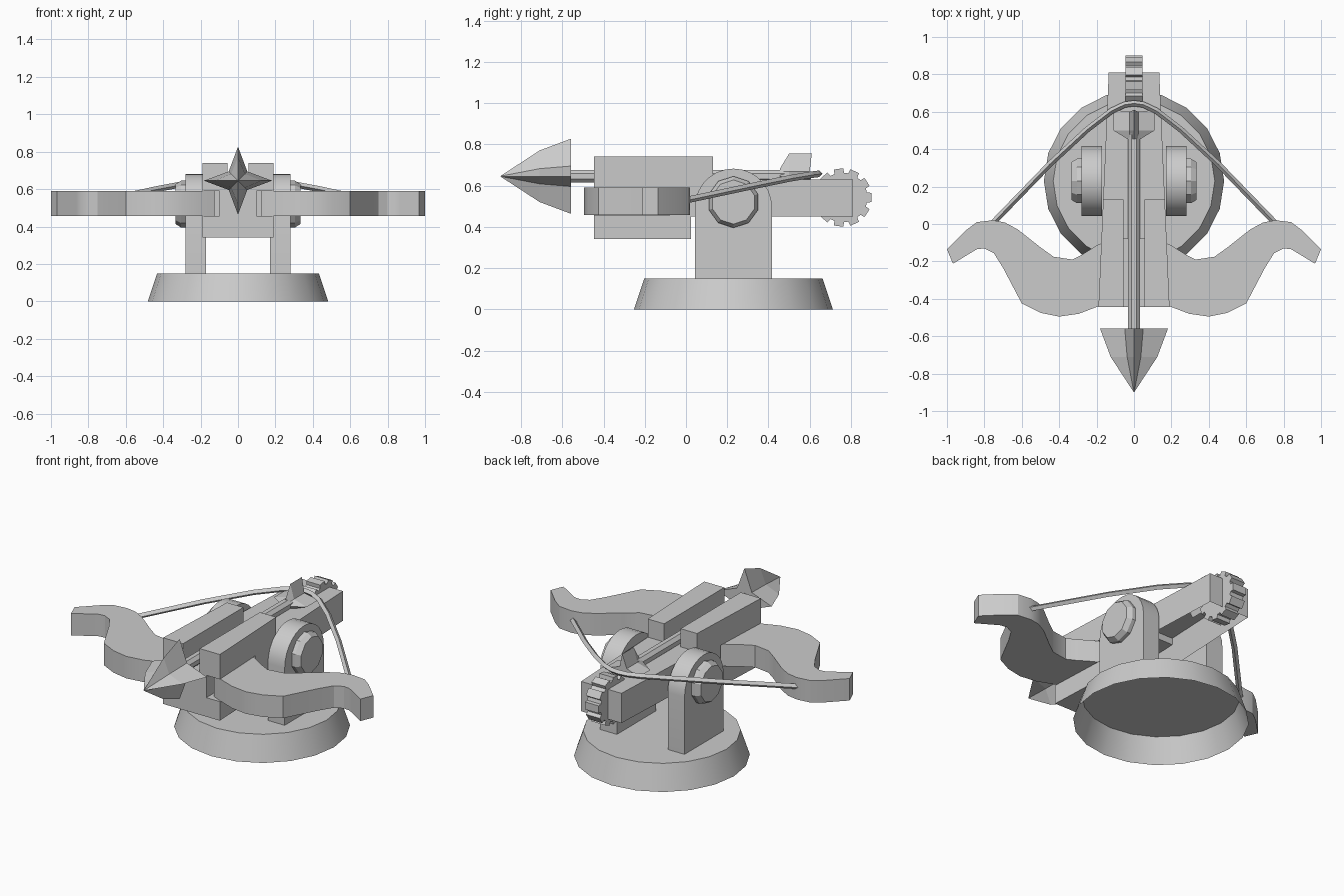
import bpy, bmesh, math
from mathutils import Vector

cube = bpy.data.objects.get("Cube")
if cube:
    bpy.data.objects.remove(cube, do_unlink=True)

grey = bpy.data.materials.new("plain grey")
grey.use_nodes = True
COLOUR = (0.6, 0.6, 0.6, 1)
grey.diffuse_color = COLOUR
grey.node_tree.nodes["Principled BSDF"].inputs["Base Color"].default_value = COLOUR


def finish(name, bm, mirror=False, smooth=None):
    bmesh.ops.recalc_face_normals(bm, faces=bm.faces[:])
    mesh = bpy.data.meshes.new(name)
    bm.to_mesh(mesh)
    bm.free()
    mesh.materials.append(grey)
    ob = bpy.data.objects.new(name, mesh)
    bpy.context.collection.objects.link(ob)
    if mirror:
        ob.modifiers.new("mirror", "MIRROR").use_mirror_merge = False
    if smooth:
        bpy.ops.object.select_all(action="DESELECT")
        ob.select_set(True)
        bpy.context.view_layer.objects.active = ob
        bpy.ops.object.shade_smooth_by_angle(angle=math.radians(smooth))


def loft(name, rings, open_start=False, **kw):
    """Join equal-length rings of points and cap the ends."""
    bm = bmesh.new()
    vs = [[bm.verts.new(p) for p in r] for r in rings]
    n = len(vs[0])
    for a, b in zip(vs, vs[1:]):
        for i in range(n):
            j = (i + 1) % n
            bm.faces.new((a[i], a[j], b[j], b[i]))
    if not open_start:
        bm.faces.new(vs[0])
    bm.faces.new(vs[-1])
    finish(name, bm, **kw)


def plan(name, pts, z0, z1, **kw):
    """Extrude an (x, y) outline upwards."""
    loft(name, [[(x, y, z) for x, y in pts] for z in (z0, z1)], **kw)


def side(name, pts, x0, x1, **kw):
    """Extrude a (y, z) outline along x."""
    loft(name, [[(x, y, z) for y, z in pts] for x in (x0, x1)], **kw)


def circle(n, r, cx=0, cy=0, turn=0.0):
    return [(cx + r * math.cos(turn + math.tau * i / n),
             cy + r * math.sin(turn + math.tau * i / n)) for i in range(n)]


def half_width(y):
    """Outer half width of the stock, narrowing to the back."""
    return 0.19 - 0.055 * (y + 0.445) / 1.255


def taper(y0, y1):
    """Full-width outline of a stretch of the stock."""
    a, b = half_width(y0), half_width(y1)
    return [(-a, y0), (a, y0), (b, y1), (-b, y1)]


# Round base, hollow underneath
loft("base", [[(x, y, z) for x, y in circle(20, r, 0, 0.23)]
              for r, z in ((0.482, 0), (0.432, 0.15))], open_start=True, smooth=30)

# Round-topped side supports with their pivot bolts
arc = [(0.23 + 0.187 * math.cos(math.pi * i / 14),
        0.495 + 0.187 * math.sin(math.pi * i / 14)) for i in range(15)]
side("supports", [(0.043, 0.15), (0.417, 0.15)] + arc, 0.17, 0.282,
     mirror=True, smooth=30)
loft("pivot_bolts", [[(x, y, z) for y, z in circle(10, r, 0.23, 0.52, math.pi / 10)]
                     for x, r in ((0.27, 0.125), (0.305, 0.125), (0.333, 0.107))], mirror=True)

# Stock: lower block, core, upper rails and the rear box, hollow underneath
plan("lower_block", taper(-0.445, 0.025), 0.34, 0.455)
plan("stock_core", [(-0.1, -0.445), (0.1, -0.445), (0.1, -0.07), (-0.1, -0.07)], 0.45, 0.6)
plan("rear_box", taper(-0.08, 0.81), 0.45, 0.63, open_start=True)
plan("rails", [(0.055, -0.445), (half_width(-0.445), -0.445),
               (half_width(0.13), 0.13), (0.055, 0.13)], 0.59, 0.74, mirror=True)

# Bow arms
bow = [(0.125, -0.08), (0.20, -0.115), (0.28, -0.165), (0.33, -0.19), (0.43, -0.175),
       (0.50, -0.125), (0.62, -0.03), (0.69, 0.008), (0.755, 0.02), (0.84, 0.01),
       (0.90, -0.035), (1.0, -0.135), (0.968, -0.212), (0.865, -0.15), (0.84, -0.135),
       (0.80, -0.13), (0.75, -0.155), (0.70, -0.235), (0.60, -0.425), (0.50, -0.475),
       (0.40, -0.495), (0.295, -0.48), (0.19, -0.44), (0.125, -0.41)]
plan("bow_arms", bow, 0.457, 0.59, mirror=True, smooth=30)

# Bowstring swept along a bent path
half = [(0.755, 0.005, 0.53), (0.45, 0.32, 0.597), (0.25, 0.505, 0.635),
        (0.12, 0.605, 0.652), (0.05, 0.638, 0.656)]
path = [Vector(p) for p in half + [(0, 0.645, 0.657)] + [(-x, y, z) for x, y, z in half[::-1]]]
rings = []
for i, p in enumerate(path):
    t = (path[min(i + 1, len(path) - 1)] - path[max(i - 1, 0)]).normalized()
    u = t.cross(Vector((0, 0, 1))).normalized()
    v = u.cross(t)
    rings.append([p + u * a + v * b for a, b in circle(4, 0.016)])
loft("bowstring", rings)

# Bolt shaft
SHAFT_Z = 0.645
loft("bolt_shaft", [[(x, y, z) for x, z in circle(8, 0.034, 0, SHAFT_Z, math.pi / 8)]
                    for y in (-0.57, 0.6)])


def star_loft(name, sections):
    """Loft four-pointed stars given as (tip y, tip radius, valley y, valley radius)."""
    rings = []
    for ty, tr, vy, vr in sections:
        ring = []
        for i in range(8):
            y, r = (vy, vr) if i % 2 else (ty, tr)
            a = i * math.pi / 4
            ring.append((r * math.cos(a), y, SHAFT_Z + r * math.sin(a)))
        rings.append(ring)
    loft(name, rings)


# Four-pointed bolt head, shrinking to a tip, and the four-finned fletching
star_loft("bolt_head", [(-0.558, 0.182, -0.558, 0.07), (-0.71, 0.125, -0.71, 0.052),
                        (-0.9, 0.001, -0.9, 0.0008)])
star_loft("fletching", [(0.455, 0.036, 0.455, 0.03), (0.5, 0.11, 0.5, 0.034),
                        (0.61, 0.11, 0.6, 0.034)])

# Toothed winding wheel set into the rear box
teeth = []
for i in range(11):
    for radius, turn in ((0.12, -0.2), (0.142, -0.16), (0.142, 0.16), (0.12, 0.2)):
        a = math.tau * i / 11 + turn
        teeth.append((0.76 + radius * math.cos(a), 0.542 + radius * math.sin(a)))
side("winding_wheel", teeth, -0.046, 0.046)
